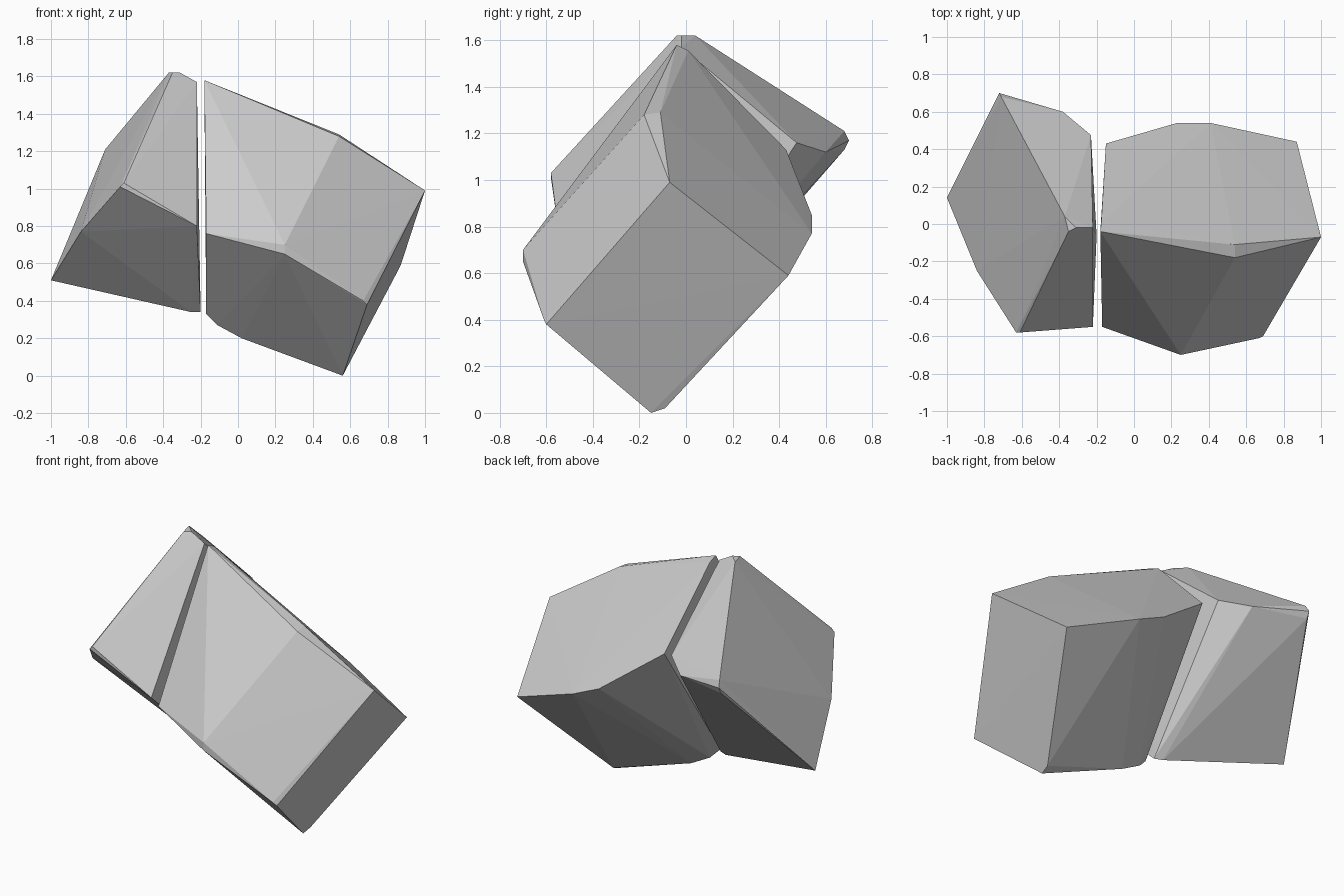
import bpy, bmesh


def hull_block(name, corners):
    """Flat-faced convex rock fragment spanning the given corners."""
    bm = bmesh.new()
    for c in corners:
        bm.verts.new(c)
    res = bmesh.ops.convex_hull(bm, input=bm.verts)
    junk = [v for v in bm.verts if not v.link_faces]
    bmesh.ops.delete(bm, geom=junk, context='VERTS')
    bmesh.ops.recalc_face_normals(bm, faces=bm.faces)
    me = bpy.data.meshes.new(name)
    bm.to_mesh(me)
    bm.free()
    ob = bpy.data.objects.new(name, me)
    bpy.context.collection.objects.link(ob)
    return ob


# Larger fragment: a tilted slab with two roughly parallel cut faces
upper_face = [(-0.18, -0.04, 1.58), (-0.175, 0.01, 1.555), (0.54, -0.18, 1.28),
              (0.54, -0.11, 1.29), (1.0, -0.07, 0.99), (0.87, 0.44, 0.59),
              (0.41, 0.54, 0.77), (0.23, 0.54, 0.85), (-0.15, 0.43, 1.13)]
lower_face = [(-0.17, -0.55, 0.76), (0.25, -0.70, 0.65), (0.25, -0.70, 0.70),
              (0.69, -0.60, 0.38), (0.67, -0.61, 0.40), (0.56, -0.15, 0.0),
              (0.57, -0.09, 0.02), (0.02, -0.08, 0.20), (-0.11, -0.08, 0.27),
              (-0.17, -0.10, 0.33)]
hull_block("large_rock_fragment", upper_face + lower_face)

# Smaller fragment across the narrow crack
crest = [(-0.35, -0.04, 1.62), (-0.37, 0.04, 1.62), (-0.31, -0.02, 1.62),
         (-0.22, -0.02, 1.57)]
back = [(-0.72, 0.70, 1.17), (-0.71, 0.68, 1.21), (-0.72, 0.68, 1.13),
        (-0.38, 0.60, 1.12), (-0.23, 0.475, 1.16)]
front = [(-0.63, -0.58, 1.01), (-0.61, -0.58, 1.03), (-0.22, -0.55, 0.80),
         (-0.84, -0.25, 0.77), (-1.0, 0.14, 0.51), (-0.25, -0.04, 0.34),
         (-0.20, -0.06, 0.34)]
hull_block("small_rock_fragment", crest + back + front)
